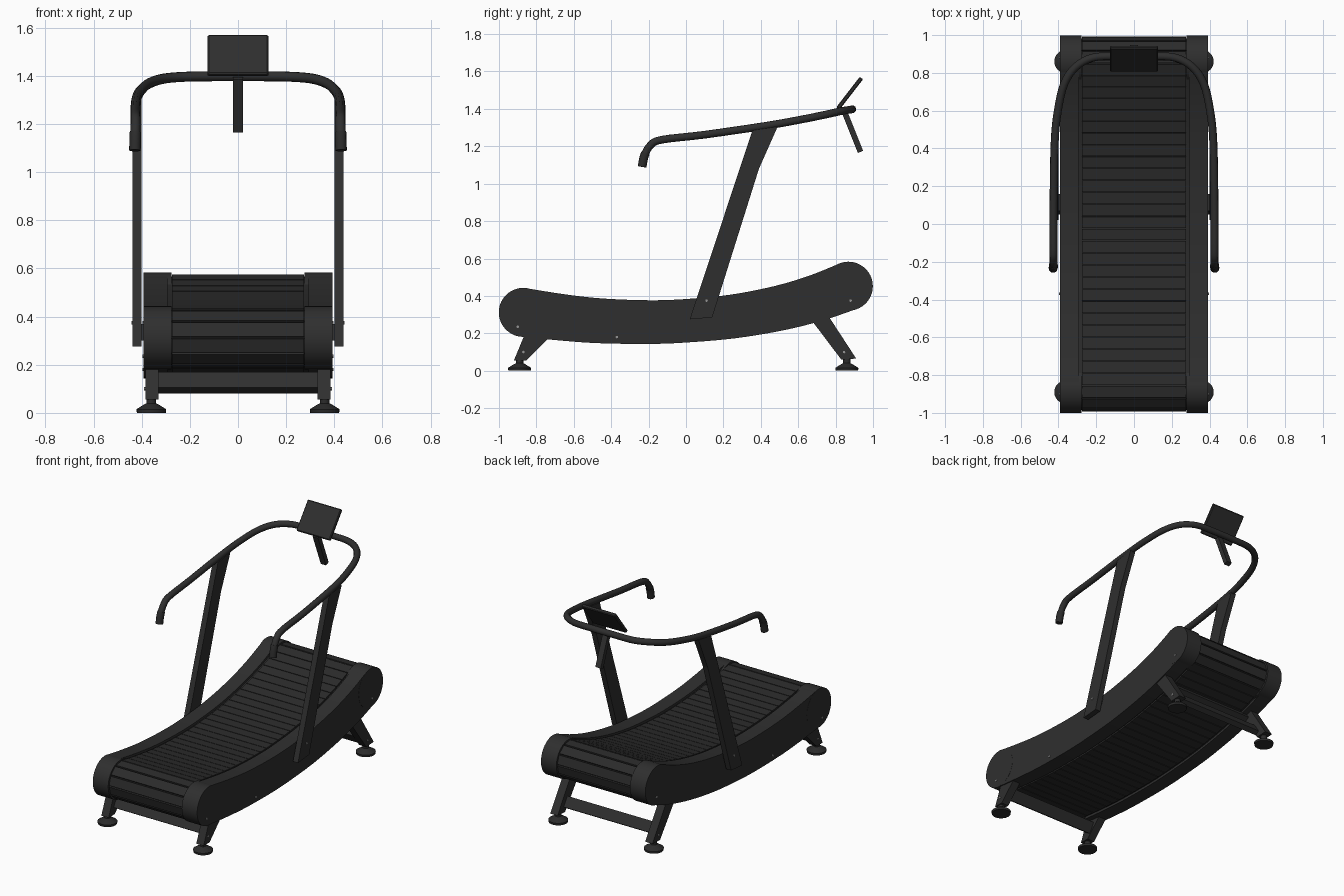
import bpy, bmesh, math
from mathutils import Vector, Matrix

if "Cube" in bpy.data.objects:
    bpy.data.objects.remove(bpy.data.objects["Cube"])


def material(name, r, g, b):
    m = bpy.data.materials.new(name)
    m.use_nodes = True
    m.diffuse_color = (r, g, b, 1)
    bsdf = m.node_tree.nodes["Principled BSDF"]
    bsdf.inputs["Base Color"].default_value = (r, g, b, 1)
    bsdf.inputs["Roughness"].default_value = 0.6
    return m


BLACK = material("charcoal black", 0.028, 0.028, 0.028)
RUBBER = material("rubber black", 0.024, 0.024, 0.024)
STEEL = material("bolt grey", 0.3, 0.3, 0.3)


def smooth(ob, angle=35):
    bpy.ops.object.select_all(action="DESELECT")
    ob.select_set(True)
    bpy.context.view_layer.objects.active = ob
    bpy.ops.object.shade_smooth_by_angle(angle=math.radians(angle))


def finish(bm, name, mat, rounded=False):
    bmesh.ops.recalc_face_normals(bm, faces=bm.faces)
    me = bpy.data.meshes.new(name)
    bm.to_mesh(me)
    bm.free()
    me.materials.append(mat)
    ob = bpy.data.objects.new(name, me)
    bpy.context.collection.objects.link(ob)
    if rounded:
        smooth(ob)
    return ob


def add_prism(bm, pts, x0, x1):
    """Extrude a (y, z) outline between two x positions."""
    a = [bm.verts.new((x0, y, z)) for y, z in pts]
    b = [bm.verts.new((x1, y, z)) for y, z in pts]
    bm.faces.new(a)
    bm.faces.new(b[::-1])
    for i in range(len(pts)):
        j = (i + 1) % len(pts)
        bm.faces.new((a[i], a[j], b[j], b[i]))


def prism(name, pts, x0, x1, mat=BLACK, rounded=False):
    bm = bmesh.new()
    add_prism(bm, pts, x0, x1)
    return finish(bm, name, mat, rounded)


def bar(name, a, b, width, x0, x1, mat=BLACK):
    """Flat bar from a to b in the y-z plane."""
    a, b = Vector(a), Vector(b)
    d = (b - a).normalized()
    n = Vector((-d.y, d.x)) * width / 2
    return prism(name, [a + n, b + n, b - n, a - n], x0, x1, mat)


def lathe(name, profile, centre, mat, axis="Z", n=24):
    """Stack of cones given as (radius, height) rings."""
    bm = bmesh.new()
    rings = [[bm.verts.new((r * math.cos(math.tau * k / n), r * math.sin(math.tau * k / n), h))
              for k in range(n)] for r, h in profile]
    for lo, hi in zip(rings, rings[1:]):
        for k in range(n):
            bm.faces.new((lo[k], lo[(k + 1) % n], hi[(k + 1) % n], hi[k]))
    bm.faces.new(rings[0][::-1])
    bm.faces.new(rings[-1])
    if axis == "X":
        bmesh.ops.rotate(bm, verts=bm.verts, matrix=Matrix.Rotation(math.pi / 2, 3, "Y"))
    bmesh.ops.translate(bm, verts=bm.verts, vec=centre)
    return finish(bm, name, mat, True)


def spline(pts, steps):
    """Catmull-Rom curve through the points."""
    p = [Vector(q) for q in pts]
    p = [2 * p[0] - p[1]] + p + [2 * p[-1] - p[-2]]
    out = []
    for i in range(1, len(p) - 2):
        for k in range(steps):
            t = k / steps
            out.append(0.5 * (2 * p[i] + (p[i + 1] - p[i - 1]) * t
                              + (2 * p[i - 1] - 5 * p[i] + 4 * p[i + 1] - p[i + 2]) * t ** 2
                              + (3 * p[i] - p[i - 1] - 3 * p[i + 1] + p[i + 2]) * t ** 3))
    return out + [p[-2]]


# Curved deck: centre line and rounded outline around it
FRONT, BACK = (-0.87, 0.312), (0.868, 0.452)
centre = spline([FRONT, (-0.66, 0.285), (-0.46, 0.267), (-0.2, 0.26), (0, 0.267),
                 (0.25, 0.29), (0.5, 0.335), (0.7, 0.39), BACK], 5)


def outline(inset):
    top, bottom = [], []
    for i, c in enumerate(centre):
        d = (centre[min(i + 1, len(centre) - 1)] - centre[max(i - 1, 0)]).normalized()
        n = Vector((-d.y, d.x)) * (0.116 + 0.014 * (c.x / 0.87) ** 2 - inset)
        top.append(c + n)
        bottom.append(c - n)

    def cap(c, start):
        v = start - c
        return [c + Matrix.Rotation(-math.pi * k / 16, 2) @ v for k in range(1, 16)]
    return top + cap(centre[-1], top[-1]) + bottom[::-1] + cap(centre[0], bottom[0])


def resample(loop, count):
    pts = loop + [loop[0]]
    lengths = [(b - a).length for a, b in zip(pts, pts[1:])]
    step, out, i, run = sum(lengths) / count, [], 0, 0.0
    for k in range(count):
        while run + lengths[i] < k * step:
            run += lengths[i]
            i += 1
        out.append(pts[i].lerp(pts[i + 1], (k * step - run) / lengths[i]))
    return out


# Running belt: core plus a loop of slats
prism("belt_core", outline(0.016), -0.3, 0.3, RUBBER, True)
slats = bmesh.new()
path = resample(outline(0.016), 66)
for a, b in zip(path, path[1:] + path[:1]):
    d = (b - a).normalized()
    n, gap = Vector((-d.y, d.x)) * 0.011, d * 0.002
    add_prism(slats, [a + gap, b - gap, b - gap + n, a + gap + n], -0.275, 0.275)
finish(slats, "belt_slats", RUBBER)

for s, side in ((1, "left"), (-1, "right")):
    # Side casing with wider round end caps
    prism(side + "_casing", outline(0), s * 0.292, s * 0.392, BLACK, True)
    for end, c in (("front", FRONT), ("back", BACK)):
        lathe(f"{side}_{end}_end_cap", [(0.131, -0.058), (0.131, 0.058)],
              (s * 0.335, c[0], c[1]), BLACK, "X", 40)

    # Upright post
    prism(side + "_upright", [(0.02, 0.275), (0.14, 0.285), (0.39, 1.08), (0.49, 1.305),
                              (0.355, 1.285)], s * 0.4, s * 0.438)
    prism(side + "_upright_mount", [(0.05, 0.3), (0.13, 0.3), (0.16, 0.37), (0.07, 0.37)],
          s * 0.39, s * 0.402)

    # Legs and feet
    prism(side + "_front_leg", [(-0.86, 0.2), (-0.73, 0.18), (-0.855, 0.055), (-0.92, 0.055)],
          s * 0.33, s * 0.385)
    prism(side + "_back_leg", [(0.66, 0.285), (0.75, 0.31), (0.91, 0.065), (0.83, 0.06)],
          s * 0.33, s * 0.385)
    for end, y in (("front", -0.89), ("back", 0.86)):
        lathe(f"{side}_{end}_foot", [(0.06, 0), (0.062, 0.015), (0.03, 0.035), (0.02, 0.04),
                                     (0.02, 0.075)], (s * 0.36, y, 0), RUBBER)

    # Bolts
    for x, y, z in ((0.438, 0.11, 0.375), (0.386, 0.845, 0.1), (0.386, -0.87, 0.1),
                    (0.392, -0.9, 0.235), (0.392, -0.37, 0.18), (0.392, 0.88, 0.375)):
        lathe(side + "_bolt", [(0.007, -0.004), (0.007, 0.004)], (s * x, y, z), STEEL, "X", 8)

# Cross bars between the legs
bar("front_cross_bar", (-0.85, 0.095), (-0.81, 0.16), 0.04, -0.34, 0.34)
bar("back_lower_cross_bar", (0.79, 0.15), (0.83, 0.09), 0.035, -0.34, 0.34)
bar("back_upper_cross_bar", (0.7, 0.28), (0.73, 0.235), 0.035, -0.34, 0.34)


def tube(name, pts, radius, mat):
    cu = bpy.data.curves.new(name, "CURVE")
    cu.dimensions = "3D"
    cu.bevel_depth = radius
    cu.bevel_resolution = 3
    cu.use_fill_caps = True
    sp = cu.splines.new("POLY")
    sp.points.add(len(pts) - 1)
    for p, q in zip(sp.points, pts):
        p.co = (*q, 1)
    cu.materials.append(mat)
    ob = bpy.data.objects.new(name, cu)
    bpy.context.collection.objects.link(ob)
    bpy.ops.object.select_all(action="DESELECT")
    ob.select_set(True)
    bpy.context.view_layer.objects.active = ob
    bpy.ops.object.convert(target="MESH")
    smooth(bpy.context.object, 50)


# Handrail: one bent tube, mirrored across the middle
half = [(0.428, -0.235, 1.09), (0.427, -0.222, 1.15), (0.426, -0.19, 1.205), (0.426, -0.13, 1.235),
        (0.426, 0.1, 1.262), (0.42, 0.43, 1.31), (0.403, 0.6, 1.34), (0.37, 0.74, 1.368),
        (0.31, 0.83, 1.388), (0.22, 0.88, 1.396), (0.1, 0.888, 1.398)]
rail = spline(half + [(-x, y, z) for x, y, z in half[::-1]], 4)
tube("handrail", rail, 0.021, BLACK)
tube("left_grip", rail[:6], 0.024, RUBBER)
tube("right_grip", rail[-6:], 0.024, RUBBER)

# Console screen and its bracket
console = bar("console", (0.812, 1.402), (0.938, 1.565), 0.022, -0.126, 0.126)
bevel = console.modifiers.new("soft_edges", "BEVEL")
bevel.width = 0.005
bar("console_bracket", (0.845, 1.39), (0.933, 1.17), 0.03, -0.02, 0.02)
